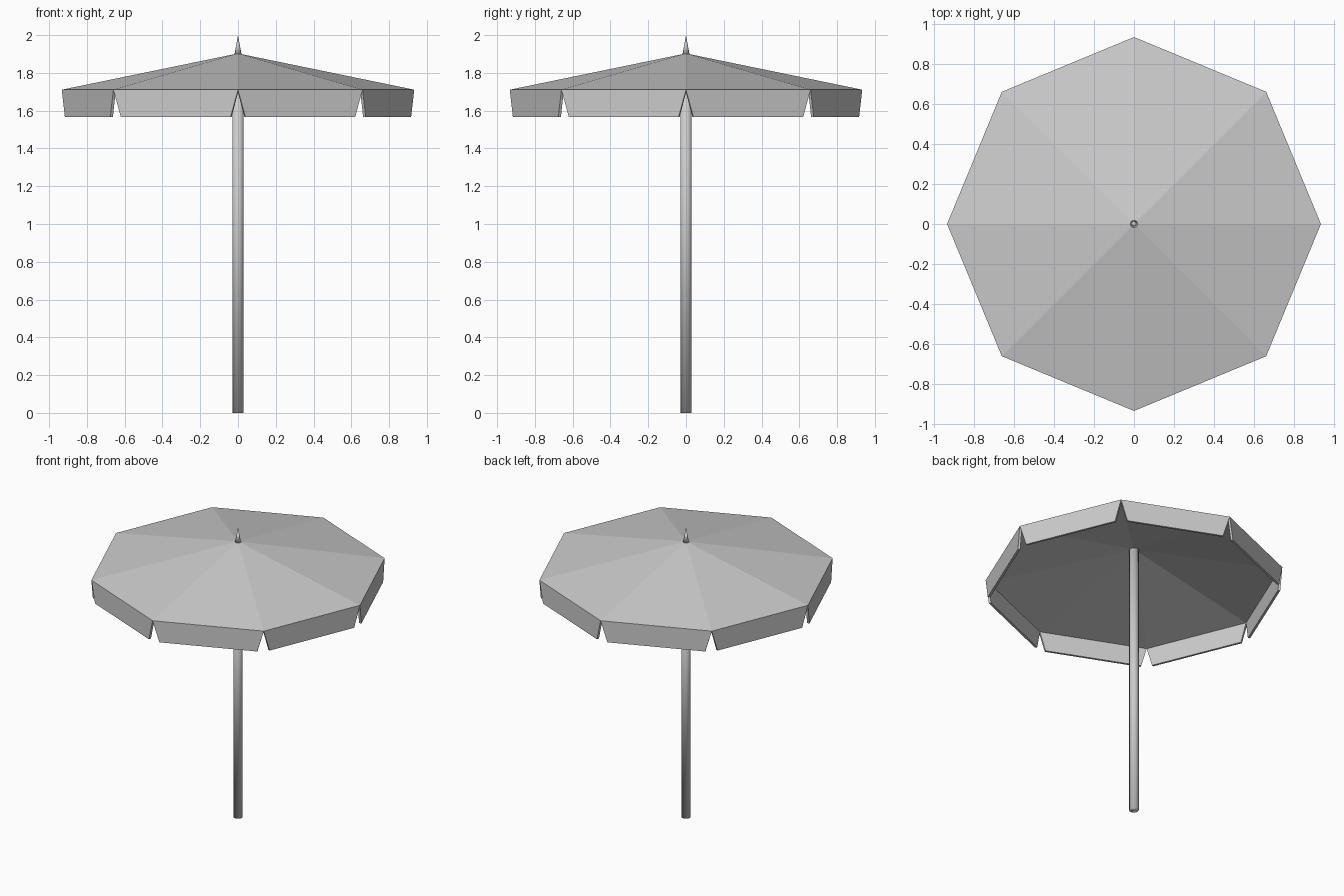
import bpy, bmesh, math
from mathutils import Vector

cube = bpy.data.objects.get("Cube")
if cube:
    bpy.data.objects.remove(cube, do_unlink=True)

SIDES = 8
RADIUS, RIM_Z, APEX_Z, HEM_Z = 0.933, 1.711, 1.903, 1.566
THICK, NOTCH = 0.015, 0.043

grey = bpy.data.materials.new("light grey")
grey.use_nodes = True
colour = (0.6, 0.6, 0.6, 1)
grey.diffuse_color = colour
grey.node_tree.nodes["Principled BSDF"].inputs["Base Color"].default_value = colour


def finish(name, bm, smooth):
    bmesh.ops.recalc_face_normals(bm, faces=bm.faces)
    for face in bm.faces:
        face.smooth = smooth
    mesh = bpy.data.meshes.new(name)
    bm.to_mesh(mesh)
    bm.free()
    mesh.materials.append(grey)
    obj = bpy.data.objects.new(name, mesh)
    bpy.context.collection.objects.link(obj)
    return obj


def rod(name, r_bottom, r_top, z0, z1, segments):
    bm = bmesh.new()
    bmesh.ops.create_cone(bm, cap_ends=True, segments=segments,
                          radius1=r_bottom, radius2=r_top, depth=z1 - z0)
    bmesh.ops.remove_doubles(bm, verts=bm.verts, dist=1e-5)
    bmesh.ops.translate(bm, verts=bm.verts, vec=(0, 0, (z0 + z1) / 2))
    return finish(name, bm, True)


def layer(bm, radius, rim_z, apex_z):
    """One skin: apex, rim ring, and two hem corners for each flap."""
    ring = []
    for i in range(SIDES):
        a = math.tau * i / SIDES
        ring.append(Vector((radius * math.cos(a), radius * math.sin(a), rim_z)))
    apex = bm.verts.new((0, 0, apex_z))
    rim = [bm.verts.new(p) for p in ring]
    hems = []
    for i, p in enumerate(ring):
        q = ring[(i + 1) % SIDES]
        along = (q - p).normalized()
        middle = (p + q) / 2
        half = RADIUS * math.sin(math.pi / SIDES) - NOTCH
        corners = [middle - along * half, middle + along * half]
        hems.append([bm.verts.new((c.x, c.y, HEM_Z)) for c in corners])
    return apex, rim, hems


# Canopy with notched hanging flaps, made of an outer and an inner skin
bm = bmesh.new()
inner_radius = RADIUS - THICK / math.cos(math.pi / SIDES)
outer = layer(bm, RADIUS, RIM_Z, APEX_Z)
inner = layer(bm, inner_radius, RIM_Z - THICK, APEX_Z - THICK)
for i in range(SIDES):
    j = (i + 1) % SIDES
    for apex, rim, hems in (outer, inner):
        bm.faces.new((apex, rim[i], rim[j]))
        bm.faces.new((rim[i], hems[i][0], hems[i][1], rim[j]))
    (_, rim_o, hem_o), (_, rim_i, hem_i) = outer, inner
    a, b = hem_o[i]
    c, d = hem_i[i]
    bm.faces.new((a, c, d, b))
    bm.faces.new((rim_o[i], rim_i[i], c, a))
    bm.faces.new((rim_o[j], b, d, rim_i[j]))
finish("canopy", bm, False)

# Pole and pointed finial
rod("pole", 0.03, 0.03, 0, 1.89, 16)
rod("finial", 0.02, 0, 1.89, 2.0, 12)
